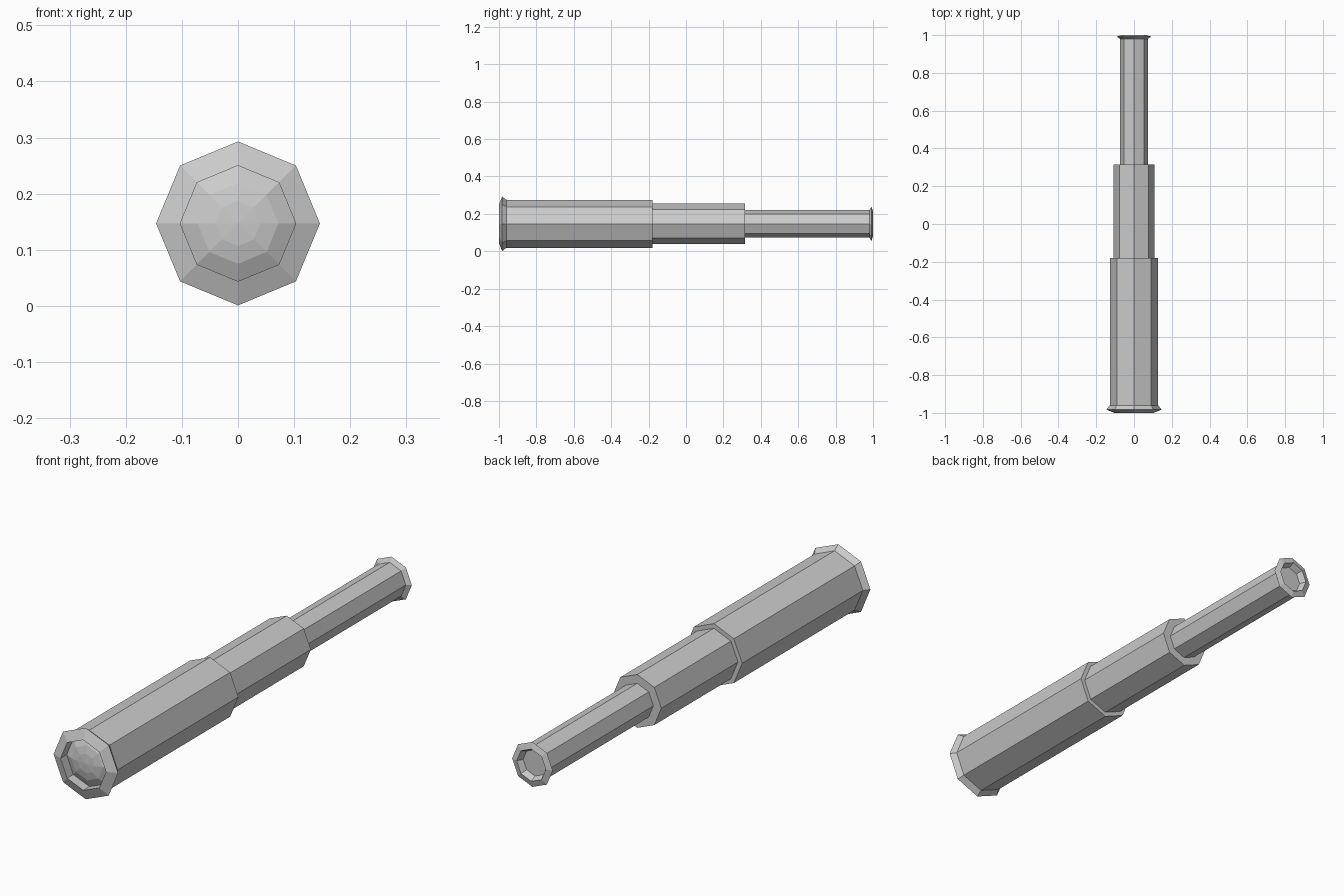
import bpy, bmesh
from math import cos, sin, pi

if "Cube" in bpy.data.objects:
    bpy.data.objects.remove(bpy.data.objects["Cube"])

SIDES = 8
AXIS_Z = 0.147


def lathe(name, profile):
    """Revolve (radius, y) points into an eight-sided part along y."""
    bm = bmesh.new()
    rings = []
    for r, y in profile:
        if r == 0:
            rings.append([bm.verts.new((0, y, AXIS_Z))] * SIDES)
        else:
            rings.append([bm.verts.new((r * cos(2 * pi * i / SIDES), y,
                                        AXIS_Z + r * sin(2 * pi * i / SIDES)))
                          for i in range(SIDES)])
    for a, b in zip(rings, rings[1:]):
        for i in range(SIDES):
            j = (i + 1) % SIDES
            bm.faces.new(list(dict.fromkeys((a[i], a[j], b[j], b[i]))))
    bmesh.ops.recalc_face_normals(bm, faces=bm.faces)
    mesh = bpy.data.meshes.new(name)
    bm.to_mesh(mesh)
    bm.free()
    obj = bpy.data.objects.new(name, mesh)
    bpy.context.collection.objects.link(obj)
    return obj


# Main barrel with flared front rim and a recess holding the domed lens
lathe("main_barrel", [
    (0, -0.985), (0.04, -0.982), (0.072, -0.975), (0.103, -0.96),
    (0.103, -1.0), (0.146, -0.983), (0.128, -0.96),
    (0.128, -0.18), (0, -0.18)])

# Middle draw tube
lathe("middle_tube", [(0, -0.18), (0.109, -0.18), (0.109, 0.315), (0, 0.315)])

# Rear draw tube with flared eyepiece and recessed flat eye lens
lathe("eyepiece_tube", [
    (0, 0.315), (0.073, 0.315), (0.073, 0.98), (0.092, 0.992),
    (0.066, 1.0), (0.054, 0.975), (0, 0.975)])
